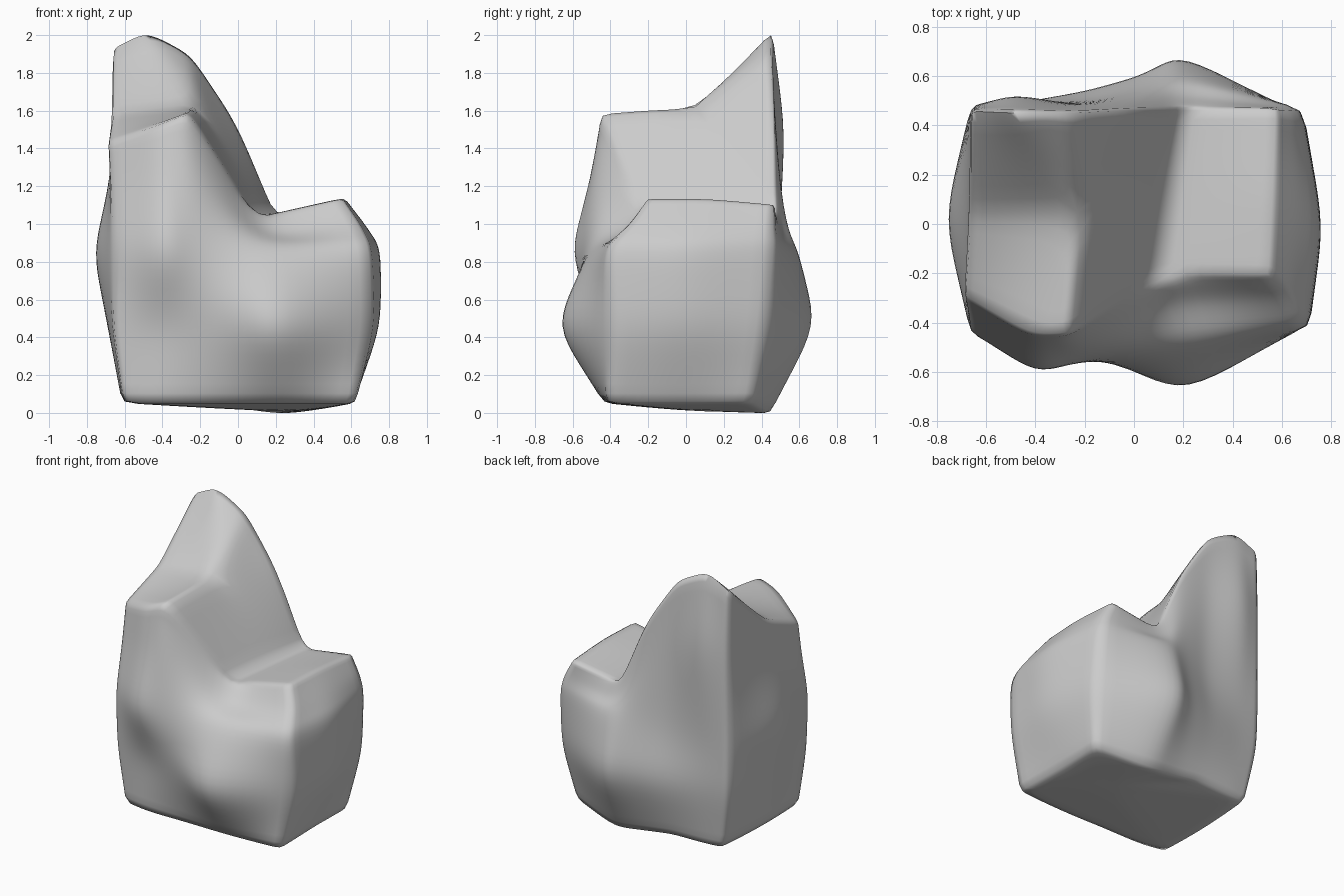
import bpy, bmesh
from mathutils import Vector

if "Cube" in bpy.data.objects:
    bpy.data.objects.remove(bpy.data.objects["Cube"])

# Vertical columns around the body, starting front left:
# base x,y | low x,y | middle x,y | rim x,y,z
COLUMNS = [
    (-.59, -.39, -.655, -.42, -.66, -.43, -.68, -.29, 1.43),
    (-.40, -.43, -.40, -.47, -.40, -.59, -.43, -.43, 1.52),
    (-.10, -.43, -.10, -.55, -.17, -.55, -.25, -.43, 1.56),
    (.24, -.43, .22, -.66, .20, -.50, .10, -.20, 1.05),
    (.61, -.40, .70, -.40, .69, -.41, .54, -.20, 1.13),
    (.61, .00, .745, .00, .75, .00, .56, .12, 1.13),
    (.61, .34, .68, .42, .67, .46, .57, .46, 1.10),
    (.26, .44, .22, .66, .22, .59, .20, .46, 1.06),
    (.02, .44, .02, .60, .02, .55, -.01, .46, 1.52),
    (-.20, .44, -.20, .54, -.20, .50, -.25, .45, 1.88),
    (-.43, .43, -.46, .49, -.47, .49, -.48, .45, 2.0),
    (-.57, .40, -.65, .45, -.66, .46, -.655, .45, 1.92),
    (-.60, .00, -.69, .00, -.755, .02, -.66, .05, 1.58),
]
N = len(COLUMNS)
CORNERS = {0: .6, 4: .6, 6: .75, 11: .5}

bm = bmesh.new()
rings = [[] for _ in range(5)]
for i, c in enumerate(COLUMNS):
    mid, rim = Vector((c[4], c[5], .85)), Vector(c[6:9])
    upper = mid.lerp(rim, .55)
    if rim.z > 1.8:
        upper.y += .05 if i == 10 else .01     # bulge behind the peak
    if i in (4, 5, 6):
        upper.x += .02                         # rounded right shoulder
    if i == 12:
        upper.x += .025
    base_z = {7: .008, 8: .03}.get(i, .06)
    pts = [Vector((c[0], c[1], base_z)), Vector((c[2], c[3], .46)), mid, upper, rim]
    for ring, p in zip(rings, pts):
        ring.append(bm.verts.new(p))

# Side walls
for lo, hi in zip(rings, rings[1:]):
    for i in range(N):
        j = (i + 1) % N
        bm.faces.new((lo[i], lo[j], hi[j], hi[i]))

# Underside
under = bm.verts.new((.25, .10, .008))
for i in range(N):
    bm.faces.new((rings[0][(i + 1) % N], rings[0][i], under))

# Stepped top: front ledge, sloping peak, steep flank, low block
r = rings[4]
step = bm.verts.new((-.23, .05, 1.62))
valley = bm.verts.new((.15, .12, 1.055))
for f in ((r[12], r[0], r[1], step), (r[1], r[2], step),
          (r[11], r[12], step, r[10]), (r[10], step, r[9]),
          (r[2], r[3], valley, step), (step, valley, r[7], r[8]), (step, r[8], r[9]),
          (r[3], r[4], r[5], valley), (valley, r[5], r[6], r[7])):
    bm.faces.new(f)

# Edge creases: a little everywhere, more on the rim, base and corners
layer = bm.edges.layers.float.new("crease_edge")
def crease(a, b, value):
    e = bm.edges.get((a, b))
    if e:
        e[layer] = value

for i in range(N):
    j = (i + 1) % N
    crease(rings[0][i], rings[0][j], .8)
    crease(r[i], r[j], .7)
    for lo, hi in zip(rings, rings[1:]):
        crease(lo[i], hi[i], CORNERS.get(i, .3))
    for ring in rings[1:4]:
        crease(ring[i], ring[j], .3)
for a, b, v in ((r[3], valley, .8), (valley, r[7], .8), (r[2], step, .45),
                (step, r[9], .4), (r[12], step, .5)):
    crease(a, b, v)

bm.normal_update()
me = bpy.data.meshes.new("rock_body")
bm.to_mesh(me)
bm.free()
ob = bpy.data.objects.new("rock_body", me)
bpy.context.collection.objects.link(ob)
sub = ob.modifiers.new("smooth", "SUBSURF")
sub.levels = sub.render_levels = 3

# Push the cage outward so the smoothed surface passes through the planned points
targets = [v.co.copy() for v in me.vertices]
for _ in range(3):
    bpy.context.view_layer.update()
    ev = ob.evaluated_get(bpy.context.evaluated_depsgraph_get())
    off = [t - ev.data.vertices[k].co for k, t in enumerate(targets)]
    for v, d in zip(me.vertices, off):
        v.co += d * .7
    me.update()
    ob.update_tag()

bpy.context.view_layer.objects.active = ob
ob.select_set(True)
bpy.ops.object.shade_smooth_by_angle(angle=2.0)
